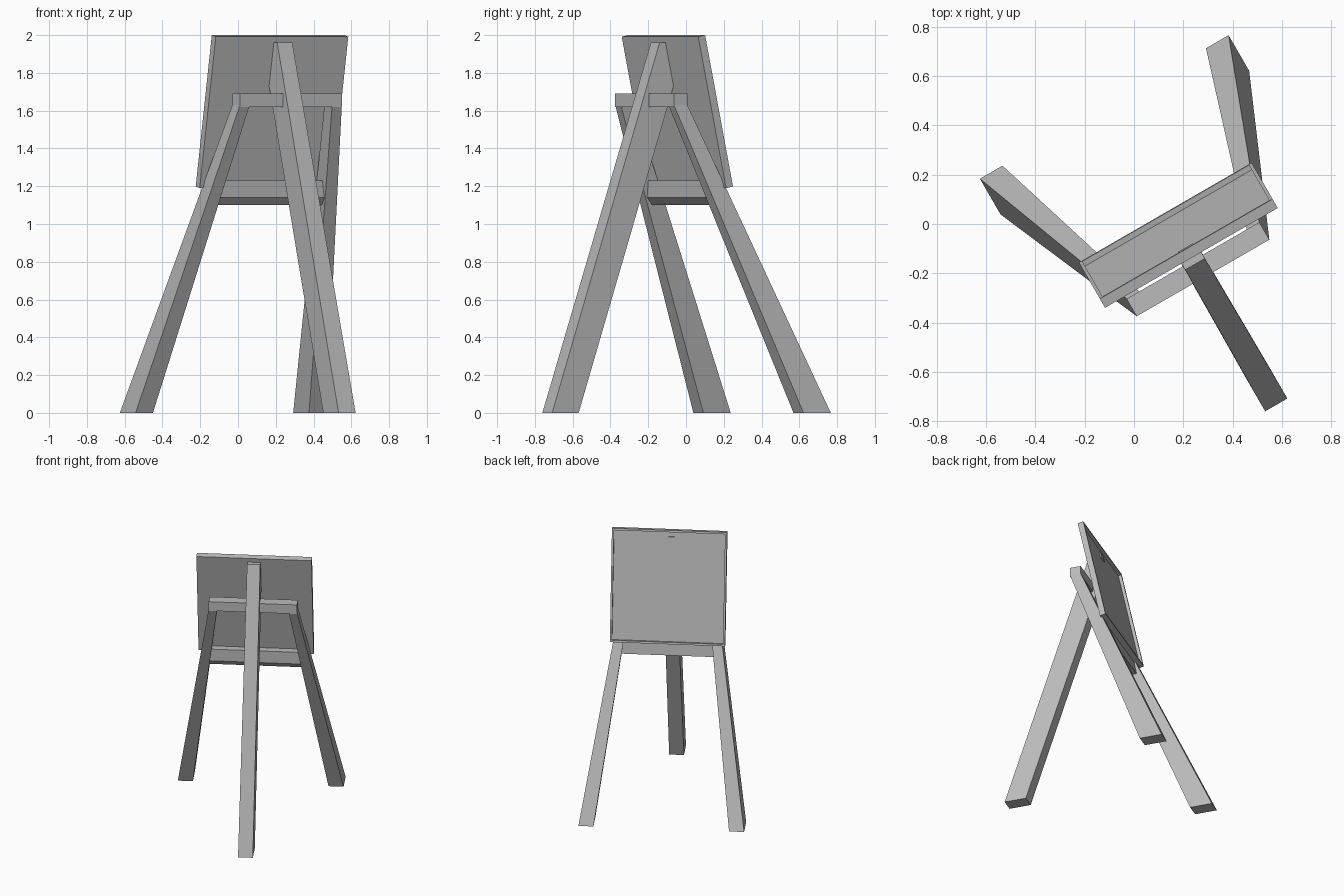
import bpy, bmesh
from math import radians
from mathutils import Matrix

if "Cube" in bpy.data.objects:
    bpy.data.objects.remove(bpy.data.objects["Cube"])

MID = 0.133                                  # centre line of the easel, sideways
TURN = Matrix.Rotation(radians(30), 4, "Z")  # the whole easel stands turned

grey = bpy.data.materials.new("painted_grey")
grey.use_nodes = True
grey.diffuse_color = (0.5, 0.5, 0.5, 1)
grey.node_tree.nodes["Principled BSDF"].inputs["Base Color"].default_value = (0.5, 0.5, 0.5, 1)


def finish(name, bm, local=Matrix()):
    bmesh.ops.recalc_face_normals(bm, faces=bm.faces)
    mesh = bpy.data.meshes.new(name)
    bm.to_mesh(mesh)
    bm.free()
    mesh.materials.append(grey)
    ob = bpy.data.objects.new(name, mesh)
    bpy.context.collection.objects.link(ob)
    ob.matrix_world = TURN @ Matrix.Translation((MID, 0, 0)) @ local
    return ob


def loft(name, ring_a, ring_b):
    """Solid between two matching rings of points."""
    bm = bmesh.new()
    a = [bm.verts.new(p) for p in ring_a]
    b = [bm.verts.new(p) for p in ring_b]
    bm.faces.new(a)
    bm.faces.new(b)
    for i in range(len(a)):
        j = (i + 1) % len(a)
        bm.faces.new((a[i], a[j], b[j], b[i]))
    return finish(name, bm)


def rect(x0, x1, y0, y1, z):
    return [(x0, y0, z), (x1, y0, z), (x1, y1, z), (x0, y1, z)]


def sideways(name, profile, half):
    """Extrude a side profile of (y, z) points; half gives the half width at z."""
    loft(name, [(-half(z), y, z) for y, z in profile], [(half(z), y, z) for y, z in profile])


# Tapered rear legs, one on each side
for side, s in (("left", 1), ("right", -1)):
    loft(f"{side}_rear_leg",
         rect(s * 0.477, s * 0.583, 0.305, 0.472, 0),
         rect(s * 0.252, s * 0.311, -0.33, -0.248, 1.63))

# Front leg, its top cut to lie against the board
sideways("front_leg",
         [(-0.925, 0), (-0.265, 1.96), (-0.229, 1.96), (-0.18, 1.73), (-0.763, 0)],
         lambda z: 0.052 - 0.003 * z)

# Upper cross bar joining the legs
loft("upper_cross_bar",
     rect(-0.311, 0.311, -0.33, -0.248, 1.62),
     rect(-0.311, 0.311, -0.33, -0.248, 1.69))

# Lower rail under the board, with a bevelled front edge
sideways("lower_rail",
         [(-0.13, 1.23), (-0.13, 1.14), (-0.095, 1.10), (-0.05, 1.10), (-0.07, 1.23)],
         lambda z: 0.325)

# Leaning board with a thin raised rim around a sunken panel
lean = Matrix.Translation((0, -0.1295, 1.595)) @ Matrix.Rotation(radians(12), 4, "X")
bm = bmesh.new()
bmesh.ops.create_cube(bm, size=1, matrix=Matrix.Diagonal((0.81, 0.043, 0.82, 1)))
bm.normal_update()
panel = [f for f in bm.faces if f.normal.y > 0.9]
bmesh.ops.inset_region(bm, faces=panel, thickness=0.02)
inner = bmesh.ops.extrude_discrete_faces(bm, faces=panel)["faces"]
bmesh.ops.translate(bm, verts=inner[0].verts, vec=(0, -0.023, 0))
finish("board", bm, lean)

# Small peg end showing through the panel near the top
bm = bmesh.new()
bmesh.ops.create_cube(bm, size=1, matrix=Matrix.Translation((0, 0, 0.335))
                      @ Matrix.Diagonal((0.07, 0.014, 0.05, 1)))
finish("peg_end", bm, lean)
